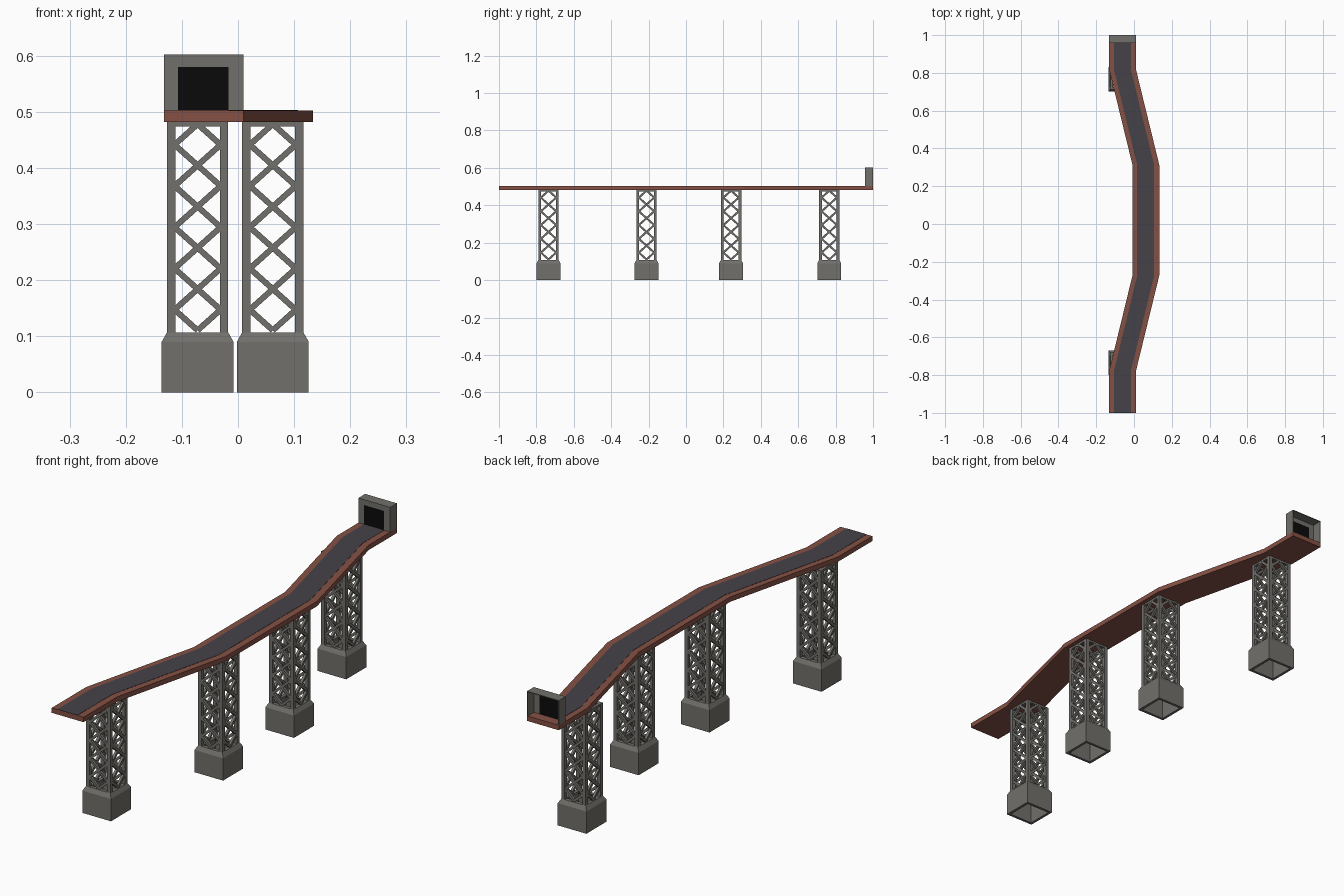
import bpy, bmesh, math
from mathutils import Matrix, Vector

if "Cube" in bpy.data.objects:
    bpy.data.objects.remove(bpy.data.objects["Cube"])


def material(name, rgb):
    m = bpy.data.materials.new(name)
    m.diffuse_color = (*rgb, 1)
    m.use_nodes = True
    m.node_tree.nodes["Principled BSDF"].inputs["Base Color"].default_value = m.diffuse_color
    return m


GREY = material("concrete_grey", (0.165, 0.16, 0.145))
BROWN = material("rust_brown", (0.235, 0.082, 0.058))
ROAD = material("asphalt", (0.062, 0.055, 0.066))
BLACK = material("tunnel_black", (0.003, 0.003, 0.003))


def finish(bm, name, mat):
    bmesh.ops.recalc_face_normals(bm, faces=bm.faces[:])
    mesh = bpy.data.meshes.new(name)
    bm.to_mesh(mesh)
    bm.free()
    mesh.materials.append(mat)
    ob = bpy.data.objects.new(name, mesh)
    bpy.context.collection.objects.link(ob)
    return ob


def box(bm, lo, hi, mat=Matrix()):
    lo, hi = Vector(lo), Vector(hi)
    m = mat @ Matrix.Translation((lo + hi) / 2) @ Matrix.Diagonal((*(hi - lo), 1))
    bmesh.ops.create_cube(bm, size=1, matrix=m)


# Centre line of the winding deck in plan
PATH = [(-0.061, -1.0), (-0.061, -0.78), (0.063, -0.272),
        (0.063, 0.312), (-0.061, 0.82), (-0.061, 1.0)]


def ribbon(name, x0, x1, z0, z1, mat, end_y=1.0):
    bm = bmesh.new()
    rings = []
    for x, y in PATH:
        y = min(y, end_y)
        rings.append([bm.verts.new((x + dx, y, z)) for dx, z in
                      ((x0, z0), (x1, z0), (x1, z1), (x0, z1))])
    for a, b in zip(rings, rings[1:]):
        for i in range(4):
            j = (i + 1) % 4
            bm.faces.new((a[i], a[j], b[j], b[i]))
    bm.faces.new(rings[0])
    bm.faces.new(rings[-1])
    return finish(bm, name, mat)


ribbon("deck", -0.071, 0.071, 0.482, 0.502, BROWN)
ribbon("road_surface", -0.046, 0.044, 0.5, 0.503, ROAD, 0.96)


# Hollow pier base: nested square rings lofted in a loop
def pier_base(centre):
    bm = bmesh.new()
    profile = [(0.064, 0), (0.064, 0.09), (0.0545, 0.107),
               (0.0395, 0.107), (0.053, 0.085), (0.053, 0)]
    rings = [[bm.verts.new((centre[0] + sx * r, centre[1] + sy * r, z))
              for sx, sy in ((-1, -1), (1, -1), (1, 1), (-1, 1))]
             for r, z in profile]
    for k, a in enumerate(rings):
        b = rings[(k + 1) % len(rings)]
        for i in range(4):
            j = (i + 1) % 4
            bm.faces.new((a[i], a[j], b[j], b[i]))
    finish(bm, "pier_base", GREY)


# Lattice tower: each side has a corner leg, a top beam and crossed braces
def lattice_tower(centre):
    bm = bmesh.new()
    step, top, half = 0.0735, 0.478, 0.041
    for q in range(4):
        side = (Matrix.Translation((*centre, 0))
                @ Matrix.Rotation(q * math.pi / 2, 4, 'Z'))
        box(bm, (-0.0545, -0.0545, 0.106), (-0.0395, -0.0395, 0.482), side)
        box(bm, (-0.0395, -0.0535, 0.474), (0.0395, -0.0415, 0.482), side)
        for s in (-1, 1):
            # half braces at both ends, full braces between
            segs = [((0, top), (s * half, top - step / 2)),
                    ((s * half, top - 4.5 * step), (0, top - 5 * step))]
            segs += [((s * half, top - (k + 0.5) * step),
                      (-s * half, top - (k + 1.5) * step)) for k in range(4)]
            for (xa, za), (xb, zb) in segs:
                length = math.hypot(xb - xa, zb - za) / 2
                m = (side @ Matrix.Translation(((xa + xb) / 2, -0.048, (za + zb) / 2))
                     @ Matrix.Rotation(-math.atan2(zb - za, xb - xa), 4, 'Y'))
                box(bm, (-length, -0.005, -0.0052), (length, 0.005, 0.0052), m)
    finish(bm, "lattice_tower", GREY)


for c in ((-0.072, -0.735), (0.062, -0.211), (0.062, 0.241), (-0.072, 0.766)):
    pier_base(c)
    lattice_tower(c)

# Tunnel portal: front frame around the opening, thin walls, open back
bm = bmesh.new()
Y0, Y1, T = 0.957, 1.0, 0.003
box(bm, (-0.132, Y0, 0.502), (-0.107, Y0 + T, 0.602))
box(bm, (-0.017, Y0, 0.502), (0.010, Y0 + T, 0.602))
box(bm, (-0.107, Y0, 0.58), (-0.017, Y0 + T, 0.602))
box(bm, (-0.132, Y0 + T, 0.502), (-0.132 + T, Y1, 0.602))
box(bm, (0.010 - T, Y0 + T, 0.502), (0.010, Y1, 0.602))
box(bm, (-0.132 + T, Y0 + T, 0.602 - T), (0.010 - T, Y1, 0.602))
finish(bm, "tunnel_portal", GREY)

bm = bmesh.new()
box(bm, (-0.107, Y0 + 0.0005, 0.502), (-0.017, Y0 + T, 0.58))
finish(bm, "tunnel_opening", BLACK)
